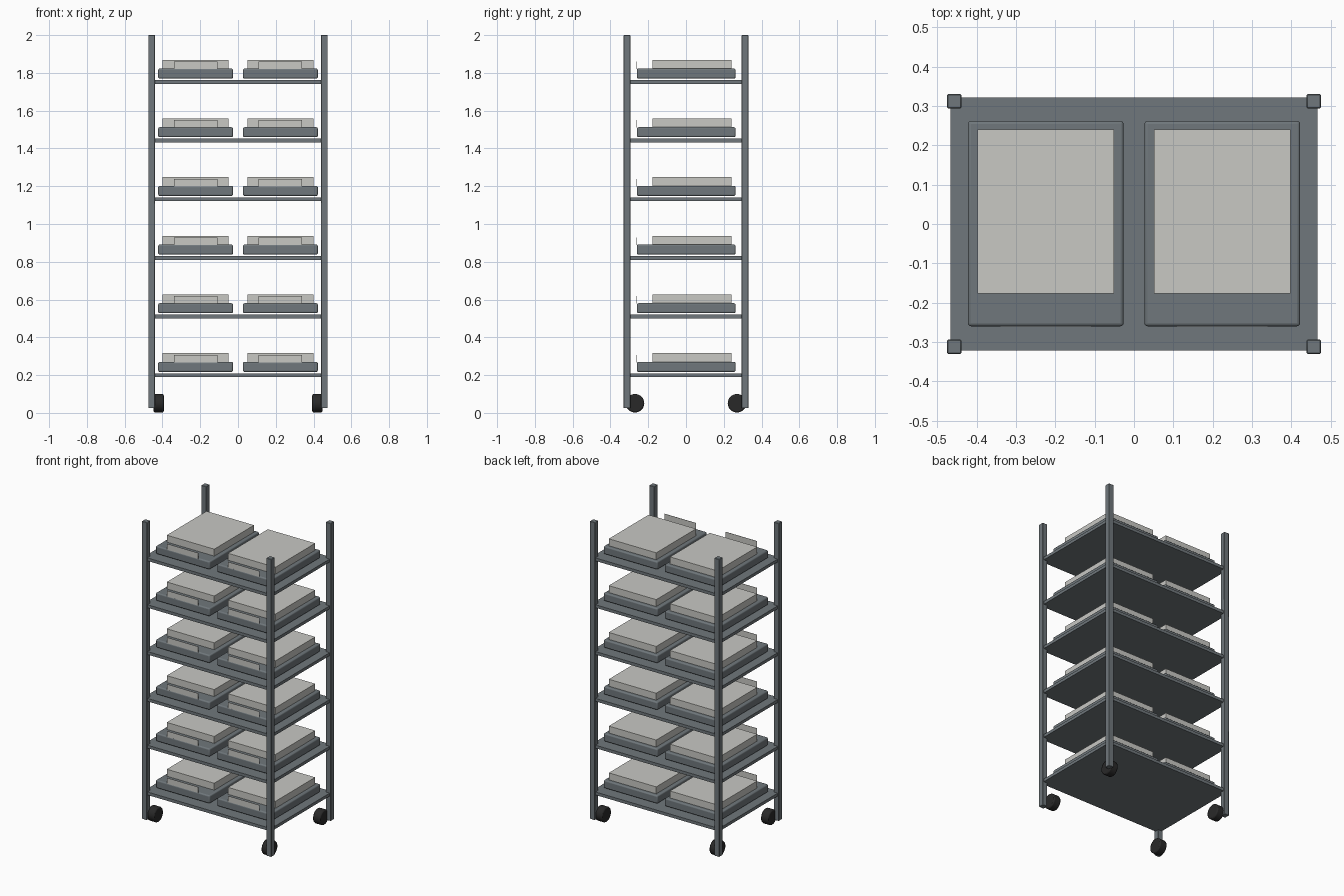
import bpy, math

if "Cube" in bpy.data.objects:
    bpy.data.objects.remove(bpy.data.objects["Cube"])


def material(name, rgb):
    m = bpy.data.materials.new(name)
    m.diffuse_color = (*rgb, 1)
    m.use_nodes = True
    m.node_tree.nodes["Principled BSDF"].inputs["Base Color"].default_value = m.diffuse_color
    return m


STEEL = material("slate grey steel", (0.16, 0.185, 0.20))
PALE = material("pale warm grey", (0.58, 0.58, 0.55))
RUBBER = material("black rubber", (0.022, 0.022, 0.022))


def finish(ob, name, mat, bevel=0, segments=1):
    ob.name = name
    ob.data.materials.append(mat)
    if bevel:
        mod = ob.modifiers.new("rounded_edges", 'BEVEL')
        mod.width, mod.segments = bevel, segments
        mod.limit_method = 'ANGLE'
        bpy.ops.object.shade_smooth_by_angle(angle=math.radians(35))
    return ob


def box(name, x, y, z, mat, bevel=0, segments=1):
    """Box from (min, max) ranges."""
    bpy.ops.mesh.primitive_cube_add(size=1)
    ob = bpy.context.object
    ob.location = [(a + b) / 2 for a, b in (x, y, z)]
    ob.scale = [b - a for a, b in (x, y, z)]
    bpy.ops.object.transform_apply(location=False, rotation=False, scale=True)
    return finish(ob, name, mat, bevel, segments)


# Corner posts with a castor tucked inside each one
for sx in (-1, 1):
    for sy in (-1, 1):
        px, py = sx * 0.457, sy * 0.312
        box("corner_post", (px - 0.018, px + 0.018), (py - 0.018, py + 0.018),
            (0.025, 2.0), STEEL, 0.002)
        bpy.ops.mesh.primitive_cylinder_add(
            vertices=32, radius=0.049, depth=0.054,
            location=(sx * 0.42, sy * 0.27, 0.051), rotation=(0, math.pi / 2, 0))
        finish(bpy.context.object, "castor_wheel", RUBBER, 0.007, 2)

# Six shelves, each carrying two boxes
for level in range(6):
    top = 0.209 + level * 0.3106
    box("shelf", (-0.467, 0.467), (-0.321, 0.321), (top - 0.02, top), STEEL)
    for side in (-1, 1):
        cx = side * 0.2245
        box("tray", (cx - 0.198, cx + 0.198), (-0.26, 0.262),
            (top + 0.008, top + 0.061), STEEL, 0.008, 3)
        box("pale_lid", (cx - 0.174, cx + 0.174), (-0.177, 0.24),
            (top + 0.058, top + 0.107), PALE)
        # Upright label plate on the front lip of the tray
        box("label_plate", (cx - 0.115, cx + 0.115), (-0.261, -0.259),
            (top + 0.059, top + 0.098), PALE)
